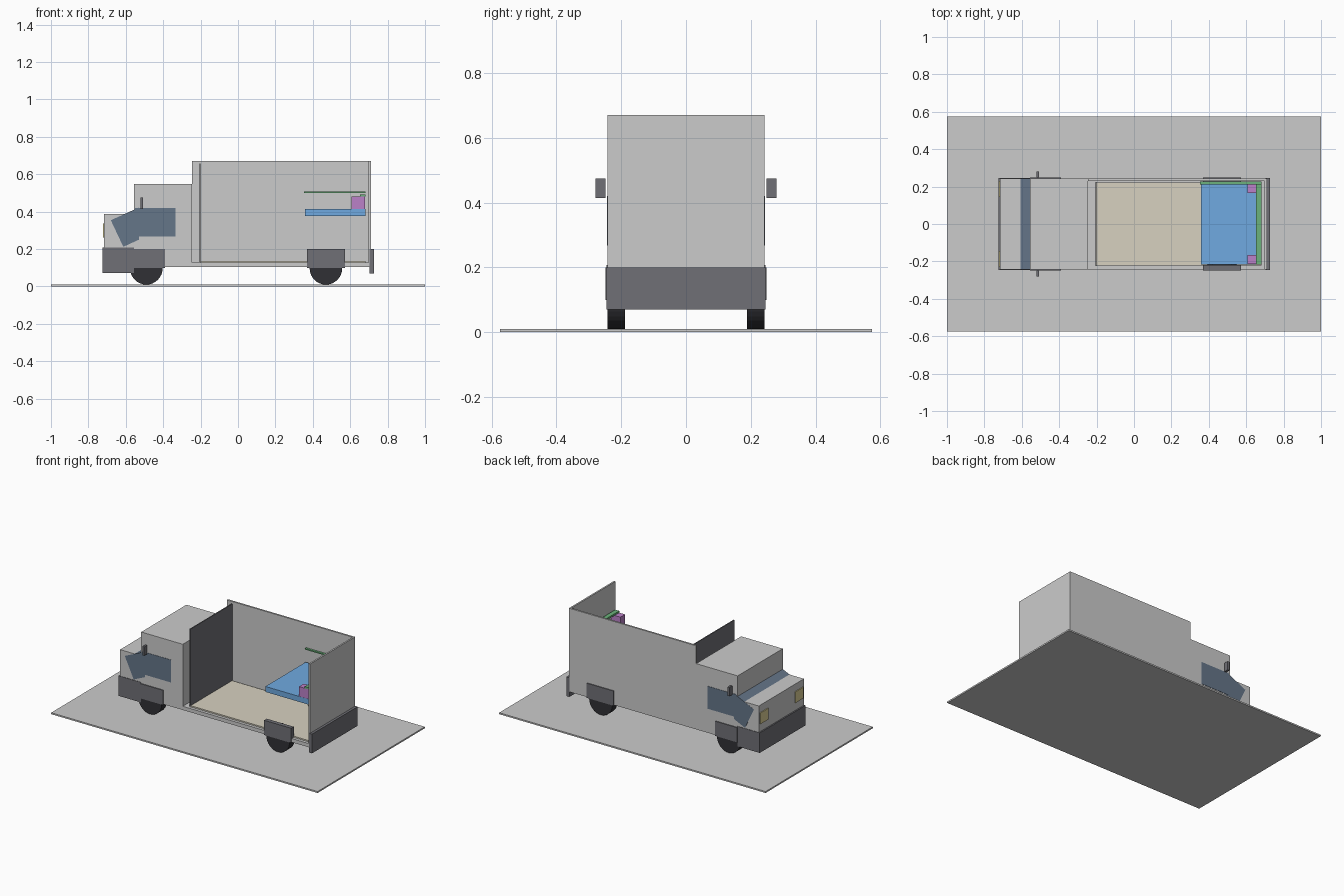
import bpy, bmesh, math
from mathutils import Matrix

if "Cube" in bpy.data.objects:
    bpy.data.objects.remove(bpy.data.objects["Cube"])


def material(name, rgb):
    m = bpy.data.materials.new(name)
    m.diffuse_color = (*rgb, 1)
    m.use_nodes = True
    m.node_tree.nodes["Principled BSDF"].inputs["Base Color"].default_value = m.diffuse_color
    return m


glass = material("glass", (0.13, 0.18, 0.25))
rubber = material("rubber", (0.03, 0.03, 0.035))
trim = material("trim", (0.16, 0.16, 0.18))
beige = material("beige", (0.68, 0.64, 0.53))
blue = material("blue", (0.16, 0.40, 0.75))
pink = material("pink", (0.50, 0.22, 0.58))
green = material("green", (0.15, 0.45, 0.20))
yellow = material("lamp", (0.70, 0.62, 0.30))


def finish(name, bm, mat):
    mesh = bpy.data.meshes.new(name)
    bm.to_mesh(mesh)
    bm.free()
    obj = bpy.data.objects.new(name, mesh)
    bpy.context.collection.objects.link(obj)
    if mat:
        mesh.materials.append(mat)
    return obj


def box(name, x, y, z, mat=None):
    """Box from (min, max) ranges on each axis."""
    bm = bmesh.new()
    size = [r[1] - r[0] for r in (x, y, z)]
    mid = [(r[0] + r[1]) / 2 for r in (x, y, z)]
    bmesh.ops.create_cube(bm, size=1, matrix=Matrix.Translation(mid) @ Matrix.Diagonal((*size, 1)))
    return finish(name, bm, mat)


def pair(name, x, y, z, mat=None):
    """Matching boxes on both sides of the vehicle."""
    box(name + "_left", x, y, z, mat)
    box(name + "_right", x, (-y[1], -y[0]), z, mat)


def prism(name, profile, half_width, mat=None):
    """Side profile (x, z) extruded across the vehicle."""
    bm = bmesh.new()
    face = bm.faces.new([bm.verts.new((x, -half_width, z)) for x, z in profile])
    ext = bmesh.ops.extrude_face_region(bm, geom=[face])
    verts = [v for v in ext["geom"] if isinstance(v, bmesh.types.BMVert)]
    bmesh.ops.translate(bm, vec=(0, 2 * half_width, 0), verts=verts)
    bmesh.ops.recalc_face_normals(bm, faces=bm.faces)
    return finish(name, bm, mat)


def wheel(name, x, y):
    bm = bmesh.new()
    rot = Matrix.Rotation(math.pi / 2, 4, "X")
    bmesh.ops.create_cone(bm, cap_ends=True, segments=32, radius1=0.087, radius2=0.087, depth=0.054,
                          matrix=Matrix.Translation((x, y, 0.097)) @ rot)
    return finish(name, bm, rubber)


W = 0.242  # half width of the body

# Display base
box("base_plate", (-1, 1), (-0.575, 0.575), (0, 0.01))

# Cab, bonnet and glazing
box("cab", (-0.557, -0.245), (-W, W), (0.103, 0.549))
box("bonnet", (-0.716, -0.557), (-W, W), (0.19, 0.387))
prism("windscreen", [(-0.68, 0.354), (-0.53, 0.422), (-0.53, 0.25), (-0.613, 0.212)], W + 0.0008, glass)
pair("side_window", (-0.55, -0.333), (W - 0.005, W + 0.002), (0.267, 0.42), glass)
pair("headlight", (-0.722, -0.71), (0.145, 0.23), (0.262, 0.337), yellow)
pair("mirror", (-0.522, -0.508), (0.249, 0.28), (0.415, 0.475), trim)

# Open cargo body: roof and near side cut away
box("chassis_floor", (-0.245, 0.71), (-W, W), (0.103, 0.128))
box("far_wall", (-0.245, 0.71), (0.23, W), (0.103, 0.67))
box("rear_wall", (0.699, 0.71), (-W, W), (0.103, 0.67))
box("partition", (-0.207, -0.2), (-0.225, 0.225), (0.13, 0.657), trim)
box("interior_floor", (-0.2, 0.682), (-0.222, 0.222), (0.125, 0.137), beige)

# Bumpers, wheels and arches
box("front_bumper", (-0.725, -0.557), (-W - 0.003, W + 0.003), (0.072, 0.208), trim)
box("rear_bumper", (0.704, 0.727), (-W - 0.003, W + 0.003), (0.07, 0.2), trim)
for end, x, arch in (("front", -0.49, (-0.557, -0.39)), ("rear", 0.47, (0.37, 0.573))):
    pair(end + "_wheel_arch", arch, (0.22, 0.248), (0.1, 0.2), trim)
    for side, s in (("left", 1), ("right", -1)):
        wheel(f"{end}_wheel_{side}", x, s * 0.216)

# Sleeping area
box("bed", (0.357, 0.682), (-0.216, 0.216), (0.377, 0.414), blue)
pair("bedside_cabinet", (0.608, 0.68), (0.165, 0.215), (0.414, 0.48), pink)
box("rear_shelf", (0.652, 0.682), (-0.216, 0.216), (0.48, 0.492), green)
box("side_shelf", (0.353, 0.682), (0.212, 0.226), (0.5, 0.508), green)
